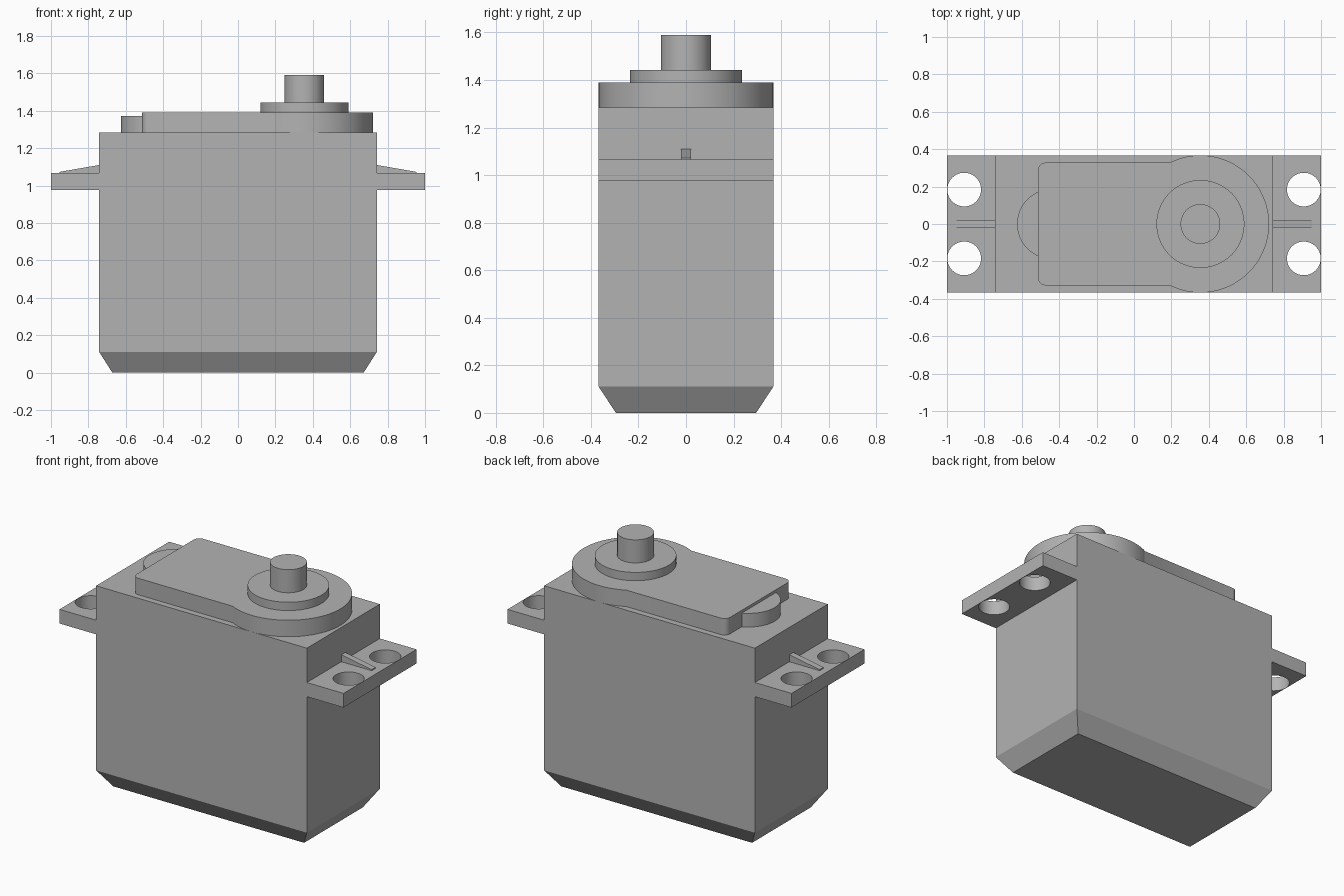
import bpy, bmesh
from math import sin, cos, pi, asin, radians

default = bpy.data.objects.get("Cube")
if default:
    bpy.data.objects.remove(default, do_unlink=True)

# Single grey plastic
GREY = (0.45, 0.45, 0.45, 1)
plastic = bpy.data.materials.new("grey_plastic")
plastic.use_nodes = True
plastic.diffuse_color = GREY
plastic.node_tree.nodes["Principled BSDF"].inputs["Base Color"].default_value = GREY

HALF_X, HALF_Y = 0.742, 0.367    # case half sizes
CASE_TOP, PLATE_TOP = 1.285, 1.39
SHAFT_X = 0.355


def finish(name, bm, smooth=False):
    bmesh.ops.recalc_face_normals(bm, faces=bm.faces)
    mesh = bpy.data.meshes.new(name)
    bm.to_mesh(mesh)
    bm.free()
    mesh.materials.append(plastic)
    obj = bpy.data.objects.new(name, mesh)
    bpy.context.collection.objects.link(obj)
    if smooth:
        smooth_sides(obj)
    return obj


def smooth_sides(obj):
    bpy.ops.object.select_all(action='DESELECT')
    obj.select_set(True)
    bpy.context.view_layer.objects.active = obj
    bpy.ops.object.shade_smooth_by_angle(angle=radians(30))


def prism(name, points, offset, smooth=False):
    """Extrude a flat outline of 3D points along an offset."""
    bm = bmesh.new()
    face = bm.faces.new([bm.verts.new(p) for p in points])
    new = bmesh.ops.extrude_face_region(bm, geom=[face])["geom"]
    bmesh.ops.translate(bm, vec=offset, verts=[v for v in new if isinstance(v, bmesh.types.BMVert)])
    return finish(name, bm, smooth)


def arc(cx, cy, r, start, end, steps):
    angles = [start + (end - start) * i / steps for i in range(steps + 1)]
    return [(cx + r * cos(a), cy + r * sin(a)) for a in angles]


def disc(name, x, y, r, z0, z1):
    outline = arc(x, y, r, 0, 2 * pi, 96)[:-1]
    return prism(name, [(px, py, z0) for px, py in outline], (0, 0, z1 - z0), True)


# Case with tapered bottom
bm = bmesh.new()
rings = []
for hx, hy, z in ((0.672, 0.295, 0), (HALF_X, HALF_Y, 0.11), (HALF_X, HALF_Y, CASE_TOP)):
    rings.append([bm.verts.new((sx * hx, sy * hy, z))
                  for sx, sy in ((-1, -1), (1, -1), (1, 1), (-1, 1))])
for low, high in zip(rings, rings[1:]):
    for i in range(4):
        j = (i + 1) % 4
        bm.faces.new((low[i], low[j], high[j], high[i]))
bm.faces.new(rings[0])
bm.faces.new(rings[-1])
finish("case", bm)

# Raised gear cover: round end around the shaft, softened corners at the other
PLATE_Y, PLATE_X, CORNER = 0.328, -0.513, 0.04
meet = pi - asin(PLATE_Y / HALF_Y)
outline = arc(SHAFT_X, 0, HALF_Y, -meet, meet, 80)
outline += arc(PLATE_X + CORNER, PLATE_Y - CORNER, CORNER, pi / 2, pi, 8)
outline += arc(PLATE_X + CORNER, CORNER - PLATE_Y, CORNER, pi, 1.5 * pi, 8)
prism("gear_cover", [(x, y, CASE_TOP) for x, y in outline], (0, 0, PLATE_TOP - CASE_TOP), True)

# Small round bump beside the cover, collar and output shaft
disc("side_gear_bump", -0.437, 0, 0.188, CASE_TOP, 1.372)
disc("shaft_collar", SHAFT_X, 0, 0.235, PLATE_TOP, 1.443)
disc("output_shaft", SHAFT_X, 0, 0.106, 1.443, 1.59)

# Mounting tabs with two holes and a sloping rib
TAB_LOW, TAB_TOP = 0.976, 1.066
for side, label in ((1, "left"), (-1, "right")):
    corners = [(side * HALF_X, -HALF_Y), (side, -HALF_Y), (side, HALF_Y), (side * HALF_X, HALF_Y)]
    tab = prism(label + "_mounting_tab", [(x, y, TAB_LOW) for x, y in corners],
                (0, 0, TAB_TOP - TAB_LOW))
    for y in (-0.184, 0.184):
        cutter = disc("hole_cutter", side * 0.908, y, 0.09, 0.9, 1.2)
        cutter.hide_render = True
        cut = tab.modifiers.new("screw_hole", 'BOOLEAN')
        cut.object = cutter
        cut.solver = 'EXACT'
        bpy.ops.object.select_all(action='DESELECT')
        tab.select_set(True)
        bpy.context.view_layer.objects.active = tab
        bpy.ops.object.modifier_apply(modifier=cut.name)
        bpy.data.objects.remove(cutter, do_unlink=True)
    smooth_sides(tab)

    rib = [(HALF_X, TAB_TOP), (0.955, TAB_TOP), (0.955, 1.073), (HALF_X, 1.11)]
    prism(label + "_rib", [(side * x, -0.02, z) for x, z in rib], (0, 0.04, 0))
